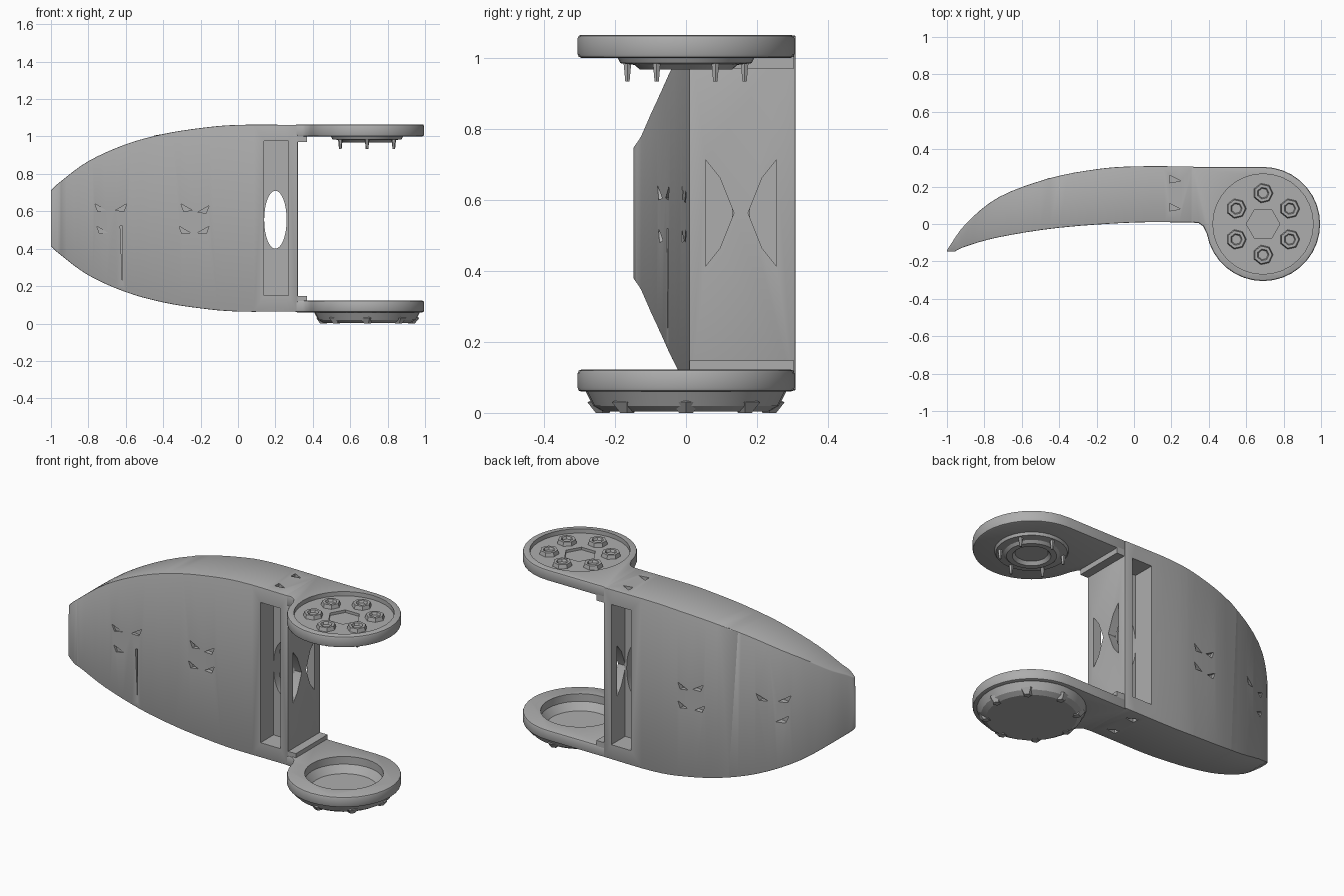
import bpy, bmesh, math
from math import cos, sin, radians, pi
from mathutils import Vector

if "Cube" in bpy.data.objects:
    bpy.data.objects.remove(bpy.data.objects["Cube"])

grey = bpy.data.materials.new("plain grey")
grey.use_nodes = True
COLOUR = (0.42, 0.42, 0.42, 1)
grey.diffuse_color = COLOUR
grey.node_tree.nodes["Principled BSDF"].inputs["Base Color"].default_value = COLOUR

CX, R, MID = 0.69, 0.305, 0.563   # hub centre, hub radius, middle height


def finish(name, bm):
    bmesh.ops.remove_doubles(bm, verts=bm.verts, dist=1e-5)
    bmesh.ops.recalc_face_normals(bm, faces=bm.faces)
    mesh = bpy.data.meshes.new(name)
    bm.to_mesh(mesh)
    bm.free()
    mesh.materials.append(grey)
    ob = bpy.data.objects.new(name, mesh)
    bpy.context.collection.objects.link(ob)
    return ob


def prism(name, pts, axis, lo, hi):
    """Extrude a flat outline along an axis."""
    def place(a, b, h):
        return {"x": (h, a, b), "y": (a, h, b), "z": (a, b, h)}[axis]
    bm = bmesh.new()
    ends = [[bm.verts.new(place(a, b, h)) for a, b in pts] for h in (lo, hi)]
    for ring in ends:
        bm.faces.new(ring)
    n = len(pts)
    for i in range(n):
        j = (i + 1) % n
        bm.faces.new((ends[0][i], ends[0][j], ends[1][j], ends[1][i]))
    return finish(name, bm)


def box(name, x, y, z):
    return prism(name, [(x[0], y[0]), (x[1], y[0]), (x[1], y[1]), (x[0], y[1])], "z", *z)


def lathe(name, profile, centre=(CX, 0), sides=32):
    """Spin a radius/height profile that starts and ends on the axis."""
    bm = bmesh.new()
    vs = [bm.verts.new((centre[0] + r, centre[1], z)) for r, z in profile]
    es = [bm.edges.new(p) for p in zip(vs, vs[1:])]
    bmesh.ops.spin(bm, geom=vs + es, cent=(*centre, 0), axis=(0, 0, 1),
                   angle=2 * pi, steps=sides)
    return finish(name, bm)


def ellipse(cx, cy, rx, ry, n=32):
    return [(cx + rx * cos(2 * pi * i / n), cy + ry * sin(2 * pi * i / n)) for i in range(n)]


def smooth(pts, steps=4):
    """Curve through the points."""
    p = [Vector(q) for q in pts]
    p = [2 * p[0] - p[1]] + p + [2 * p[-1] - p[-2]]
    out = []
    for a, b, c, d in zip(p, p[1:], p[2:], p[3:]):
        for k in range(steps):
            t = k / steps
            out.append(tuple(0.5 * (2 * b + (c - a) * t + (2 * a - 5 * b + 4 * c - d) * t * t
                                    + (3 * b - a - 3 * c + d) * t ** 3)))
    return out + [tuple(p[-2])]


def apply(ob, mod):
    bpy.context.view_layer.objects.active = ob
    bpy.ops.object.modifier_apply(modifier=mod.name)


def combine(ob, other, op="DIFFERENCE"):
    mod = ob.modifiers.new("cut", "BOOLEAN")
    mod.operation, mod.object, mod.solver = op, other, "EXACT"
    apply(ob, mod)
    bpy.data.objects.remove(other)


def soften(ob, width):
    mod = ob.modifiers.new("edge", "BEVEL")
    mod.width, mod.segments, mod.angle_limit = width, 2, radians(40)
    apply(ob, mod)


# Curved blade body: plan outline crossed with the front outline
back = smooth([(-1, -0.14), (-0.9, 0), (-0.72, 0.145), (-0.45, 0.245),
               (-0.2, 0.293), (0, 0.308), (0.32, 0.308)])
front = smooth([(0.32, 0.008), (0, 0.008), (-0.4, -0.02), (-0.72, -0.07),
                (-0.9, -0.12), (-0.96, -0.148)])
body = prism("blade_body", back + front + [(-1, -0.148)], "z", 0, 1.2)
half = smooth([(-1, 0.15), (-0.95, 0.195), (-0.8, 0.305), (-0.6, 0.395),
               (-0.4, 0.45), (-0.2, 0.482), (0, 0.499), (0.33, 0.499)])
outline = [(x, MID + h) for x, h in half] + [(x, MID - h) for x, h in reversed(half)]
combine(body, prism("side_cutter", outline, "y", -1, 1), "INTERSECT")
soften(body, 0.008)

# Tall slot and the two pointed windows in the end wall
combine(body, box("slot_cutter", (0.14, 0.27), (-0.2, 0.5), (0.15, 0.975)))
for s in (-1, 1):
    win = [(0.155 + s * d, MID + h) for d, h in
           ((0.1, 0.15), (0.06, 0.1), (0.02, 0), (0.06, -0.1), (0.1, -0.15))]
    combine(body, prism("window_cutter", win, "x", 0.2, 0.4))

# Small wedge notches on the front and back faces
notches = [(-0.28, 0.62), (-0.18, 0.61), (-0.29, 0.5), (-0.18, 0.5),
           (-0.74, 0.62), (-0.62, 0.62), (-0.73, 0.5)]
for x, z in notches:
    s = 1 if x in (-0.28, -0.29, -0.74, -0.73) else -1
    tri = [(x - s * 0.025, z + 0.02), (x - s * 0.01, z - 0.02), (x + s * 0.035, z - 0.015)]
    y_front = 0.008 - 0.17 * x * x
    combine(body, prism("front_notch", tri, "y", -0.3, y_front + 0.02))
    y_back = 0.31 - 0.31 * x * x
    combine(body, prism("back_notch", tri, "y", y_back - 0.03, 0.5))
slit = [(-0.63, 0.52), (-0.618, 0.52), (-0.618, 0.21)]
combine(body, prism("slit_cutter", slit, "y", -0.3, -0.035))
for y in (0.08, 0.23):
    tri = [(0.19, y + 0.03), (0.19, y - 0.01), (0.25, y)]
    combine(body, prism("top_notch", tri, "z", 1.04, 1.2))
    combine(body, prism("bottom_notch", tri, "z", -0.1, 0.085))

# Web inside the slot, pierced by an oval
web = box("slot_web", (0.135, 0.275), (0.13, 0.18), (0.14, 0.98))
combine(web, prism("oval_cutter", ellipse(0.2, 0.555, 0.06, 0.155), "y", 0, 0.4))

# Arms: a straight neck flowing into a round hub
arc = [(CX + R * cos(radians(a)), R * sin(radians(a))) for a in range(190, 451, 10)]
neck = [(0.305, R), (0.305, 0.008), (0.345, 0.005), (0.37, -0.012)]
upper = prism("upper_arm", neck + arc, "z", 1.0, 1.065)
lower = prism("lower_arm", neck + arc, "z", 0.06, 0.122)
for arm in (upper, lower):
    soften(arm, 0.01)
combine(upper, prism("pocket_cutter", ellipse(CX, 0, 0.268, 0.268), "z", 1.04, 1.2))
combine(upper, prism("hex_cutter", ellipse(CX, 0, 0.09, 0.09, 6), "z", 1.025, 1.2))
combine(lower, prism("cup_cutter", ellipse(CX, 0, 0.21, 0.21), "z", 0, 0.3))

# Thickened steps where the arms meet the end wall
box("upper_step", (0.31, 0.37), (0.01, 0.304), (0.97, 1.02))
box("lower_step", (0.31, 0.37), (0.01, 0.304), (0.1, 0.147))

# Bearing cup under the lower arm
lathe("bearing_cup", [(0, 0.004), (0.235, 0.004), (0.262, 0.02), (0.285, 0.065),
                      (0.212, 0.08), (0.18, 0.035), (0, 0.035)])
for i in range(8):
    a = radians(45 * i)
    lathe("cup_lug", [(0, 0), (0.02, 0), (0.045, 0.03), (0, 0.05)],
          (CX + 0.235 * cos(a), 0.235 * sin(a)), 5)

# Stepped boss under the upper arm
lathe("hub_boss", [(0, 0.985), (0.085, 0.985), (0.1, 0.967), (0.13, 0.967),
                   (0.145, 0.98), (0.185, 0.985), (0.195, 1.005), (0, 1.005)])

# Six screws on the upper hub, with pins showing below
for i in range(6):
    a = radians(30 + 60 * i)
    c = (CX + 0.165 * cos(a), 0.165 * sin(a))
    lathe("screw_head", [(0, 1.035), (0.055, 1.035), (0.048, 1.062), (0.032, 1.062),
                         (0.026, 1.048), (0, 1.048)], c, 7)
    lathe("screw_pin", [(0, 0.934), (0.007, 0.934), (0.014, 1.0), (0, 1.0)], c, 6)

# Smooth the curved faces, keep edges crisp
bpy.ops.object.select_all(action="DESELECT")
for ob in bpy.context.scene.objects:
    if ob.type == "MESH" and ob.data.materials and ob.data.materials[0] == grey:
        ob.select_set(True)
        bpy.context.view_layer.objects.active = ob
bpy.ops.object.shade_smooth_by_angle(angle=radians(30))
